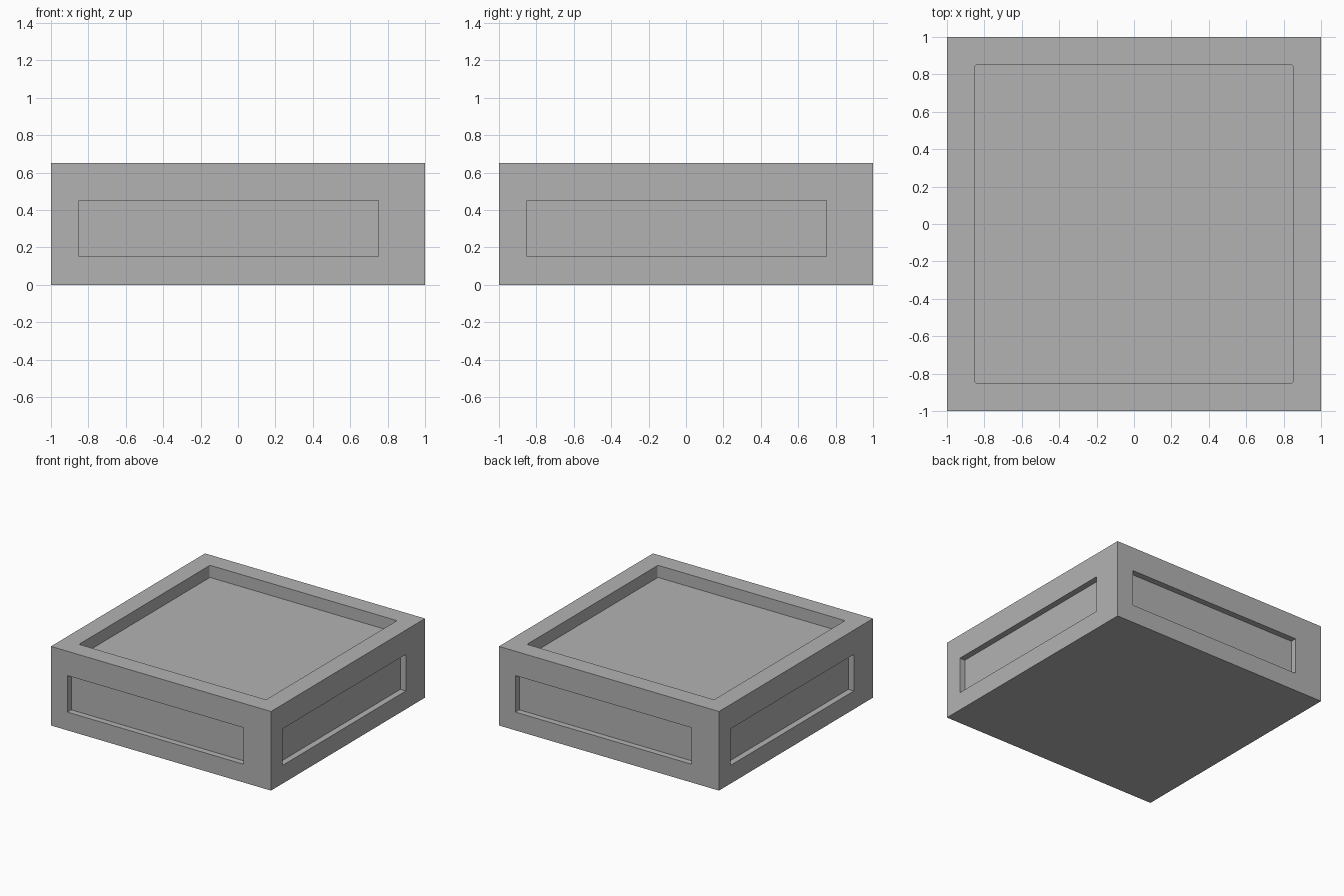
import bpy
import bmesh
from math import pi
from mathutils import Matrix, Vector

if "Cube" in bpy.data.objects:
    bpy.data.objects.remove(bpy.data.objects["Cube"], do_unlink=True)

HEIGHT = 0.65
TOP_DEPTH = 0.1
SIDE_DEPTH = 0.05

grey = bpy.data.materials.new("plain_grey")
grey.use_nodes = True
color = (0.45, 0.45, 0.45, 1)
grey.diffuse_color = color
grey.node_tree.nodes["Principled BSDF"].inputs["Base Color"].default_value = color


def box(name, low, high, turn=0, corner=0):
    """Box between two corners, turned about z, with optional rounded upright edges."""
    low, high = Vector(low), Vector(high)
    bm = bmesh.new()
    bmesh.ops.create_cube(bm, size=1, matrix=Matrix.Translation((low + high) / 2)
                          @ Matrix.Diagonal((high - low).to_4d()))
    if corner:
        upright = [e for e in bm.edges
                   if abs(e.verts[0].co.z - e.verts[1].co.z) > 0.01]
        bmesh.ops.bevel(bm, geom=upright, offset=corner, segments=3,
                        profile=0.5, affect='EDGES')
    bm.transform(Matrix.Rotation(turn, 4, 'Z'))
    mesh = bpy.data.meshes.new(name)
    bm.to_mesh(mesh)
    bm.free()
    mesh.materials.append(grey)
    obj = bpy.data.objects.new(name, mesh)
    bpy.context.collection.objects.link(obj)
    return obj


# Square block
block = box("tray_block", (-1, -1, 0), (1, 1, HEIGHT))

# Shallow tray in the top
cutters = [box("tray_cutter", (-0.85, -0.85, HEIGHT - TOP_DEPTH),
               (0.85, 0.85, HEIGHT + 0.1), corner=0.01)]

# Off-centre slot in each side, repeated around z
for i in range(4):
    cutters.append(box("side_slot_cutter", (-0.85, -1.1, 0.15),
                       (0.75, -1 + SIDE_DEPTH, 0.45), turn=i * pi / 2))

# Cut the recesses and clear the cutters away
bpy.context.view_layer.objects.active = block
for cutter in cutters:
    cutter.hide_render = True
    cut = block.modifiers.new("recess", 'BOOLEAN')
    cut.operation = 'DIFFERENCE'
    cut.solver = 'EXACT'
    cut.object = cutter
    bpy.ops.object.modifier_apply(modifier=cut.name)
    bpy.data.objects.remove(cutter, do_unlink=True)
